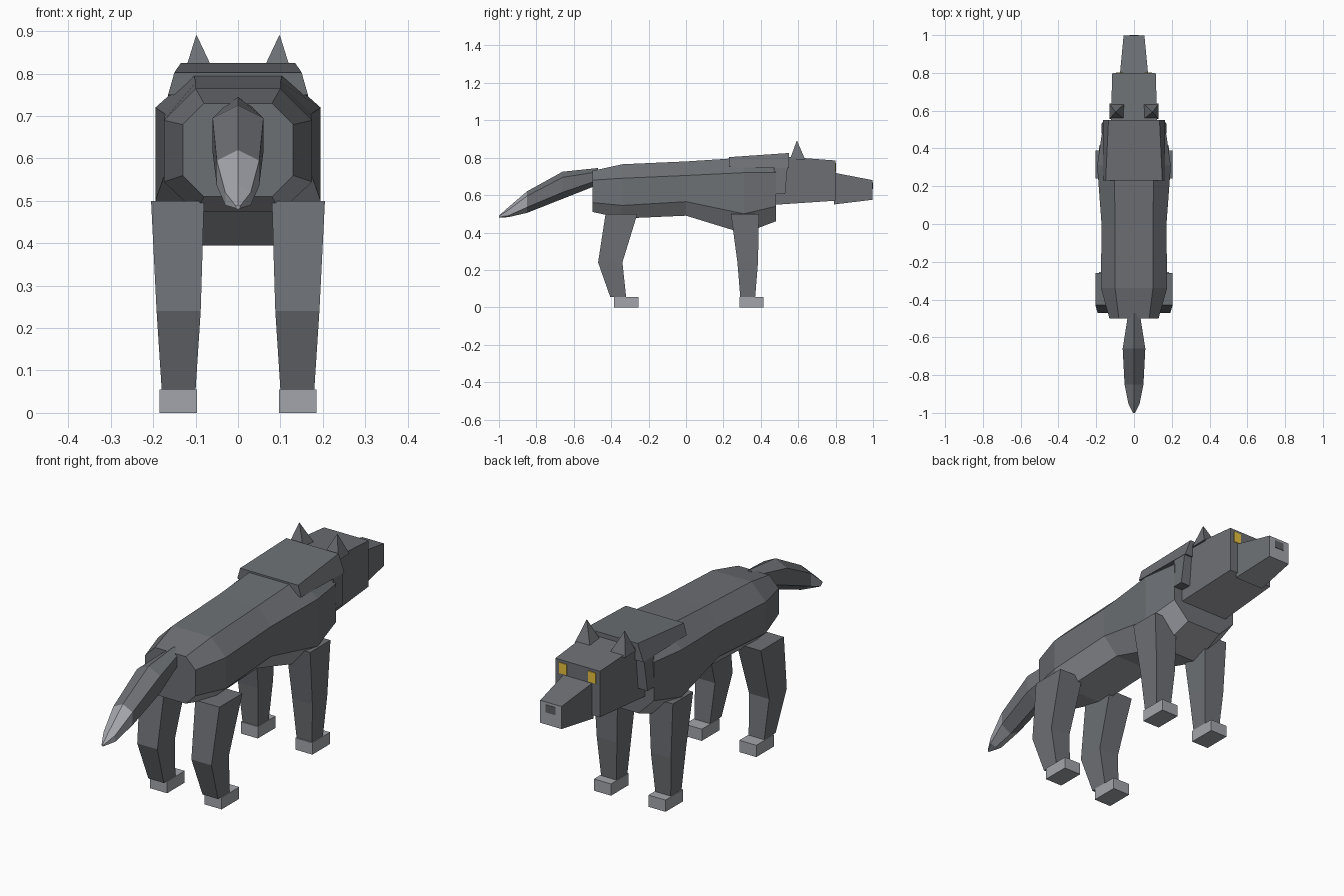
import bpy, bmesh

if "Cube" in bpy.data.objects:
    bpy.data.objects.remove(bpy.data.objects["Cube"])


def material(name, rgb):
    m = bpy.data.materials.new(name)
    m.diffuse_color = (*rgb, 1)
    m.use_nodes = True
    m.node_tree.nodes["Principled BSDF"].inputs["Base Color"].default_value = m.diffuse_color
    return m


FUR = material("dark grey fur", (0.152, 0.161, 0.175))
PALE = material("pale grey fur", (0.365, 0.375, 0.405))
AMBER = material("amber", (0.80, 0.54, 0.05))
DARK = material("nose charcoal", (0.115, 0.118, 0.125))


def loft(name, rings, mats=(FUR,), rule=None):
    """Skin a list of equal-length rings and cap both ends."""
    bm = bmesh.new()
    loops = [[bm.verts.new(p) for p in ring] for ring in rings]
    n = len(loops[0])
    for a, b in zip(loops, loops[1:]):
        for i in range(n):
            j = (i + 1) % n
            bm.faces.new((a[i], a[j], b[j], b[i]))
    bm.faces.new(loops[0])
    bm.faces.new(loops[-1])
    bmesh.ops.recalc_face_normals(bm, faces=bm.faces)
    bm.normal_update()
    if rule:
        for f in bm.faces:
            f.material_index = int(rule(f))
    mesh = bpy.data.meshes.new(name)
    bm.to_mesh(mesh)
    bm.free()
    for m in mats:
        mesh.materials.append(m)
    ob = bpy.data.objects.new(name, mesh)
    bpy.context.collection.objects.link(ob)
    return ob


def mirror_x(ob):
    ob.modifiers.new("mirror", 'MIRROR')
    return ob


def rect_z(x0, x1, y0, y1, z):
    return [(x0, y0, z), (x1, y0, z), (x1, y1, z), (x0, y1, z)]


def rect_y(w0, w1, z0, z1, y):
    return [(-w0, y, z0), (w0, y, z0), (w1, y, z1), (-w1, y, z1)]


def underside(f):
    return f.normal.z < -0.3


# Torso: octagonal sections (y, side, top, bottom half-widths, four heights),
# pale belly
torso = []
for y, ws, wt, wb, zt, zu, zl, zb in [
        (-0.50, 0.13, 0.08, 0.08, 0.73, 0.68, 0.56, 0.51),
        (-0.34, 0.175, 0.10, 0.10, 0.765, 0.69, 0.545, 0.475),
        (0.00, 0.172, 0.10, 0.10, 0.78, 0.705, 0.565, 0.49),
        (0.31, 0.195, 0.105, 0.10, 0.80, 0.72, 0.50, 0.395),
        (0.48, 0.17, 0.09, 0.09, 0.79, 0.72, 0.54, 0.46)]:
    torso.append([(wt, y, zt), (ws, y, zu), (ws, y, zl), (wb, y, zb),
                  (-wb, y, zb), (-ws, y, zl), (-ws, y, zu), (-wt, y, zt)])
loft("torso", torso, (FUR, PALE), underside)

# Mane: slab over the shoulders with a collar flap down each side of the neck
loft("mane_slab", [rect_y(0.165, 0.15, 0.75, 0.803, 0.23),
                   rect_y(0.165, 0.135, 0.745, 0.825, 0.55)])
mirror_x(loft("mane_flap", [rect_z(0.10, 0.172, 0.48, 0.53, 0.605),
                            rect_z(0.10, 0.163, 0.47, 0.543, 0.75)]))

# Head and muzzle, pale below and on the muzzle tip
loft("head", [rect_y(0.125, 0.125, 0.548, 0.81, 0.47),
              rect_y(0.115, 0.115, 0.57, 0.785, 0.80)],
     (FUR, PALE), underside)
loft("muzzle", [rect_y(0.075, 0.075, 0.55, 0.72, 0.79),
                rect_y(0.055, 0.055, 0.575, 0.68, 0.998)],
     (FUR, PALE), lambda f: f.normal.y > 0.9 or underside(f))
loft("nose", [rect_y(0.025, 0.025, 0.632, 0.668, y) for y in (0.995, 1.0)],
     (DARK,))
mirror_x(loft("eye", [[(0.055, y, 0.722), (0.095, y, 0.722),
                       (0.095, y, 0.772), (0.055, y, 0.772)]
                      for y in (0.798, 0.803)], (AMBER,)))

# Ears: four-sided spikes
mirror_x(loft("ear", [rect_z(0.05, 0.13, 0.555, 0.637, 0.79),
                      rect_z(0.097, 0.099, 0.592, 0.594, 0.89)]))

# Tail: six-sided sections, pale at the tip
tail = []
for y, w, zt, zu, zl, zb in [
        (-0.47, 0.03, 0.745, 0.725, 0.68, 0.655),
        (-0.66, 0.06, 0.725, 0.695, 0.615, 0.58),
        (-0.85, 0.05, 0.62, 0.595, 0.535, 0.505),
        (-0.95, 0.03, 0.535, 0.52, 0.49, 0.482),
        (-1.00, 0.005, 0.49, 0.488, 0.482, 0.48)]:
    tail.append([(0, y, zt), (w, y, zu), (w, y, zl),
                 (0, y, zb), (-w, y, zl), (-w, y, zu)])
loft("tail", tail, (FUR, PALE),
     lambda f: f.calc_center_median().y < -0.86)

# Legs and paws: (y back, y front) at top, knee and ankle, then paw
for name, spans, paw in [
        ("front", [(0.24, 0.39), (0.275, 0.385), (0.29, 0.37)], (0.285, 0.415)),
        ("rear", [(-0.43, -0.26), (-0.47, -0.34), (-0.405, -0.32)], (-0.385, -0.255))]:
    widths = [(0.08, 0.205, 0.50), (0.088, 0.192, 0.24), (0.10, 0.18, 0.055)]
    mirror_x(loft(name + "_leg", [rect_z(a, b, *s, z)
                                  for (a, b, z), s in zip(widths, spans)]))
    mirror_x(loft(name + "_paw", [rect_z(0.097, 0.185, *paw, z)
                                  for z in (0, 0.055)], (PALE,)))
